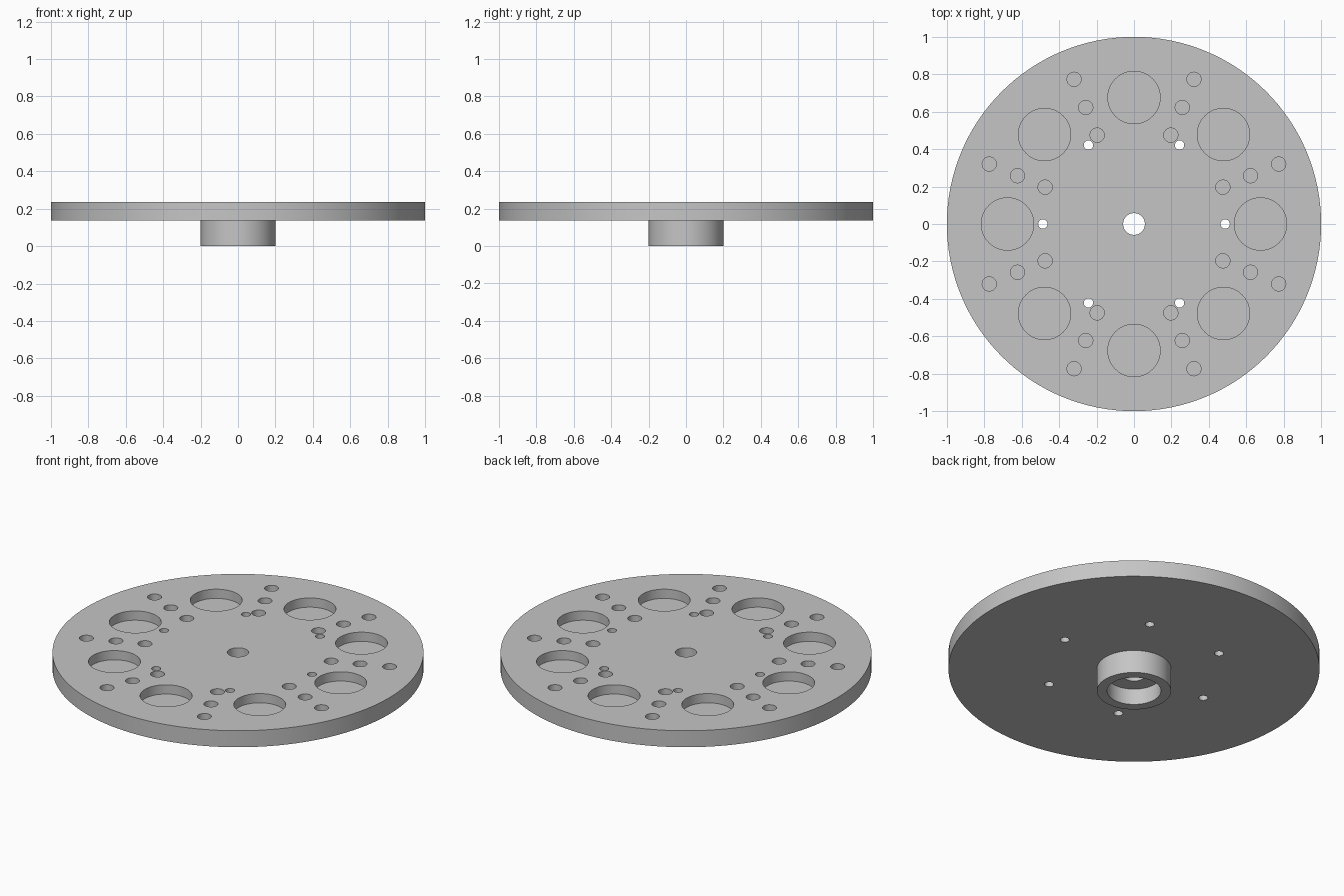
import bpy, bmesh, math
from mathutils import Matrix, Vector

if "Cube" in bpy.data.objects:
    bpy.data.objects.remove(bpy.data.objects["Cube"])

TOP, UNDER = 0.235, 0.137      # plate faces
POCKET_FLOOR = 0.18            # floor of the blind pockets

grey = bpy.data.materials.new("grey_metal")
grey.diffuse_color = (0.56, 0.56, 0.56, 1)
grey.use_nodes = True
grey.node_tree.nodes["Principled BSDF"].inputs["Base Color"].default_value = grey.diffuse_color


def make_object(name, bm):
    mesh = bpy.data.meshes.new(name)
    bmesh.ops.recalc_face_normals(bm, faces=bm.faces)
    bm.to_mesh(mesh)
    bm.free()
    mesh.materials.append(grey)
    obj = bpy.data.objects.new(name, mesh)
    bpy.context.collection.objects.link(obj)
    return obj


def lathe(name, profile, segments):
    """Revolve a closed (radius, z) profile about the z axis."""
    bm = bmesh.new()
    verts = [bm.verts.new((r, 0, z)) for r, z in profile]
    edges = [bm.edges.new((a, b)) for a, b in zip(verts, verts[1:] + verts[:1])]
    bmesh.ops.spin(bm, geom=verts + edges, cent=(0, 0, 0), axis=(0, 0, 1),
                   angle=math.tau, steps=segments, use_merge=True)
    bmesh.ops.remove_doubles(bm, verts=bm.verts, dist=1e-5)
    return make_object(name, bm)


def ring_of_drills(bm, count, ring_radius, hole_radius, floor, start=0.0, segments=32):
    """Add cylinders evenly spaced on a circle, reaching from floor to above the plate."""
    top = TOP + 0.1
    for i in range(count):
        a = math.radians(start) + math.tau * i / count
        pos = Vector((ring_radius * math.cos(a), ring_radius * math.sin(a), (top + floor) / 2))
        bmesh.ops.create_cone(bm, cap_ends=True, segments=segments, radius1=hole_radius,
                              radius2=hole_radius, depth=top - floor,
                              matrix=Matrix.Translation(pos))


# Round plate with hub, stepped bore below and centre hole
disc = lathe("disc_with_hub", [
    (0.058, TOP), (1.0, TOP), (1.0, UNDER), (0.2, UNDER), (0.2, 0.0),
    (0.145, 0.0), (0.145, 0.095), (0.058, 0.095)], 128)

# Large pockets, radial rows of small pockets, and through bolt holes
bm = bmesh.new()
ring_of_drills(bm, 8, 0.676, 0.14, POCKET_FLOOR, segments=64)
for radius in (0.514, 0.674, 0.837):
    ring_of_drills(bm, 8, radius, 0.038, POCKET_FLOOR, start=22.5)
ring_of_drills(bm, 6, 0.487, 0.025, 0.05)
drills = make_object("drill_cutter", bm)
drills.hide_render = True

cut = disc.modifiers.new("drilled_holes", "BOOLEAN")
cut.operation = "DIFFERENCE"
cut.solver = "EXACT"
cut.object = drills

# Apply the cut and discard the cutter
bpy.context.view_layer.objects.active = disc
disc.select_set(True)
bpy.ops.object.modifier_apply(modifier=cut.name)
bpy.data.objects.remove(drills)
bpy.ops.object.shade_smooth_by_angle(angle=math.radians(30))
